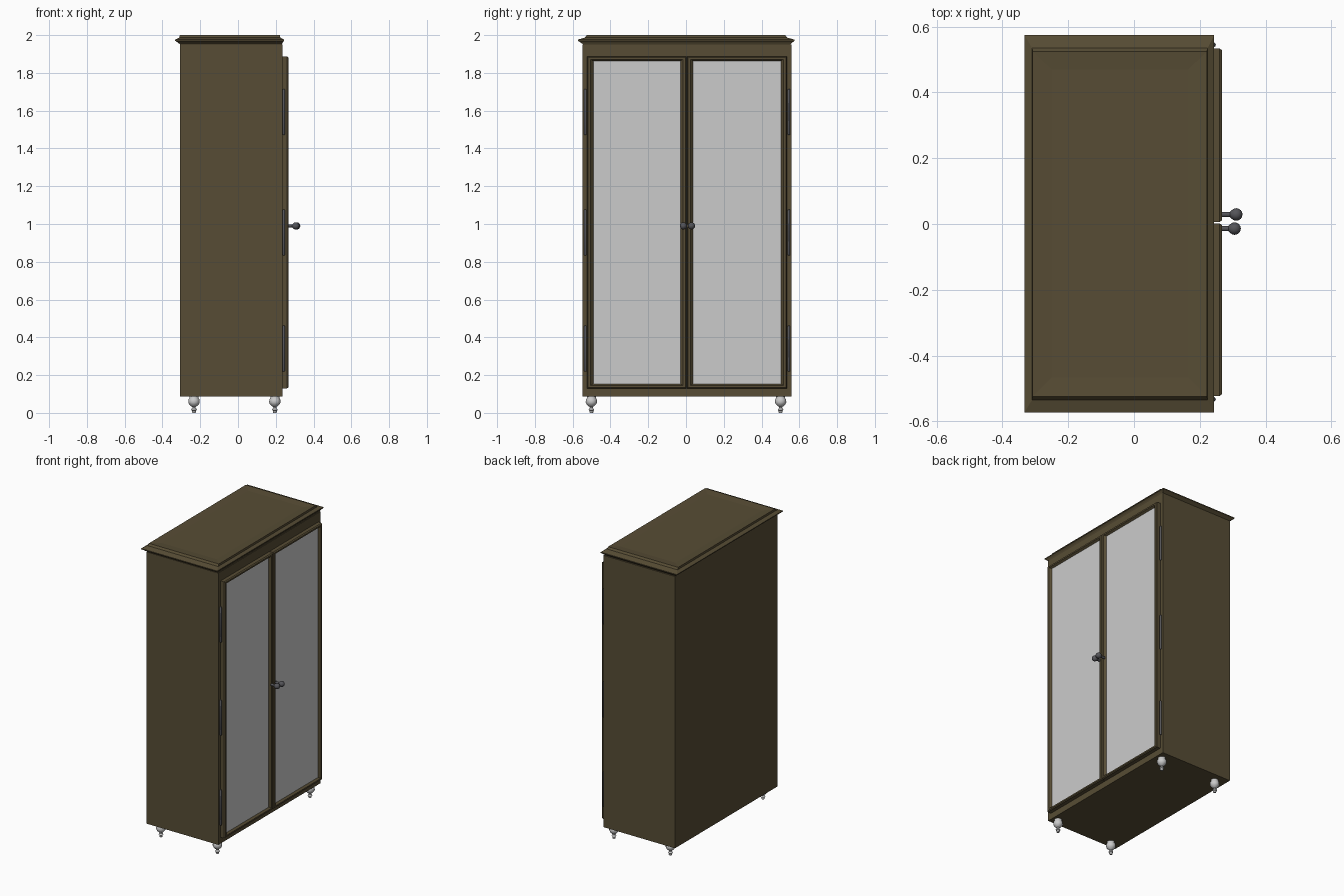
import bpy, bmesh, math
from mathutils import Matrix, Vector

if "Cube" in bpy.data.objects:
    bpy.data.objects.remove(bpy.data.objects["Cube"])


def material(name, rgb):
    m = bpy.data.materials.new(name)
    m.diffuse_color = (*rgb, 1)
    m.use_nodes = True
    m.node_tree.nodes["Principled BSDF"].inputs["Base Color"].default_value = m.diffuse_color
    return m


WOOD = material("dark_wood", (0.095, 0.073, 0.035))
METAL = material("dark_metal", (0.09, 0.09, 0.10))


def finish(bm, name, mat=None, smooth=False):
    bmesh.ops.recalc_face_normals(bm, faces=bm.faces)
    me = bpy.data.meshes.new(name)
    bm.to_mesh(me)
    bm.free()
    ob = bpy.data.objects.new(name, me)
    bpy.context.collection.objects.link(ob)
    if mat:
        me.materials.append(mat)
    if smooth:
        bpy.ops.object.select_all(action='DESELECT')
        ob.select_set(True)
        bpy.context.view_layer.objects.active = ob
        bpy.ops.object.shade_smooth_by_angle(angle=math.radians(40))
    return ob


def loft(name, rings, mat=None):
    """Skin a stack of equal-length loops and cap both ends."""
    bm = bmesh.new()
    loops = [[bm.verts.new(p) for p in ring] for ring in rings]
    for a, b in zip(loops, loops[1:]):
        for i in range(len(a)):
            j = (i + 1) % len(a)
            bm.faces.new((a[i], a[j], b[j], b[i]))
    bm.faces.new(loops[0])
    bm.faces.new(loops[-1])
    return finish(bm, name, mat)


def flat_rect(x0, x1, y0, y1, z):
    return [(x0, y0, z), (x1, y0, z), (x1, y1, z), (x0, y1, z)]


def upright_rect(y0, y1, z0, z1, x, inset=0.0, side=0.0):
    i, s = inset, inset + side
    return [(x, y0 + s, z0 + i), (x, y1 - s, z0 + i), (x, y1 - s, z1 - i), (x, y0 + s, z1 - i)]


def lathe(name, profile, location, axis='Z', sides=12, mat=None):
    """Spin (radius, height) points about the axis."""
    bm = bmesh.new()
    pts = [bm.verts.new((r, 0, h)) for r, h in profile]
    edges = [bm.edges.new(e) for e in zip(pts, pts[1:])]
    bmesh.ops.spin(bm, geom=pts + edges, cent=(0, 0, 0), axis=(0, 0, 1),
                   angle=math.tau, steps=sides, use_duplicate=False)
    bmesh.ops.remove_doubles(bm, verts=bm.verts, dist=1e-5)
    if axis == 'X':
        bmesh.ops.rotate(bm, verts=bm.verts, matrix=Matrix.Rotation(math.pi / 2, 3, 'Y'))
    bmesh.ops.translate(bm, verts=bm.verts, vec=Vector(location))
    return finish(bm, name, mat, smooth=True)


# Cabinet body
BODY = (-0.308, 0.235, -0.549, 0.559)
loft("cabinet_body", [flat_rect(*BODY, 0.088), flat_rect(*BODY, 1.95)], WOOD)

# Cornice with flared moulding and mitred top frame
loft("cornice", [
    flat_rect(-0.300, 0.228, -0.541, 0.551, 1.945),
    flat_rect(-0.308, 0.232, -0.545, 0.552, 1.952),
    flat_rect(-0.318, 0.236, -0.557, 0.562, 1.960),
    flat_rect(-0.333, 0.244, -0.573, 0.575, 1.970),
    flat_rect(-0.333, 0.244, -0.573, 0.575, 1.976),
    flat_rect(-0.310, 0.224, -0.535, 0.535, 1.987),
    flat_rect(-0.308, 0.222, -0.525, 0.525, 2.000),
    flat_rect(-0.250, 0.165, -0.467, 0.470, 1.995),
], WOOD)

# Doors: moulded frame around a grey pane
DOOR_Z = (0.130, 1.887)
for side, y0, y1 in (("left", -0.523, 0.002), ("right", 0.006, 0.534)):
    steps = [(0.233, 0, 0), (0.260, 0, 0), (0.267, 0.005, 0), (0.267, 0.015, 0.003),
             (0.259, 0.020, 0.006), (0.252, 0.025, 0.008)]
    loft(side + "_door_frame",
         [upright_rect(y0, y1, *DOOR_Z, x, i, s) for x, i, s in steps], WOOD)
    loft(side + "_door_pane",
         [upright_rect(y0, y1, *DOOR_Z, x, 0.024, 0.008) for x in (0.248, 0.254)])

# Door knobs
ball = [(0.019 * math.sin(math.pi * k / 8), 0.047 - 0.019 * math.cos(math.pi * k / 8))
        for k in range(2, 9)]
knob = [(0, 0), (0.008, 0), (0.008, 0.028)] + ball
for name, x, y in (("left_knob", 0.259, -0.014), ("right_knob", 0.264, 0.029)):
    lathe(name, knob, (x, y, 0.99), 'X', 16, METAL)

# Hinge barrels, three per door
barrel = [(0, -0.122), (0.004, -0.122), (0.007, -0.117), (0.007, 0.117), (0.004, 0.122), (0, 0.122)]
for side, y in (("left", -0.533), ("right", 0.545)):
    for n, z in enumerate((0.34, 0.955, 1.593)):
        lathe(f"{side}_hinge_{n + 1}", barrel, (0.242, y, z), sides=10, mat=METAL)

# Turned feet
foot = [(0, 0.09), (0.024, 0.09), (0.024, 0.078), (0.029, 0.071), (0.030, 0.056), (0.026, 0.046),
        (0.016, 0.036), (0.009, 0.032), (0.008, 0.026), (0.013, 0.021), (0.015, 0.016),
        (0.010, 0.011), (0.011, 0.005), (0.008, 0), (0, 0)]
for xname, x in (("back", -0.233), ("front", 0.195)):
    for yname, y in (("left", -0.501), ("right", 0.501)):
        lathe(f"{xname}_{yname}_foot", foot, (x, y, 0))
